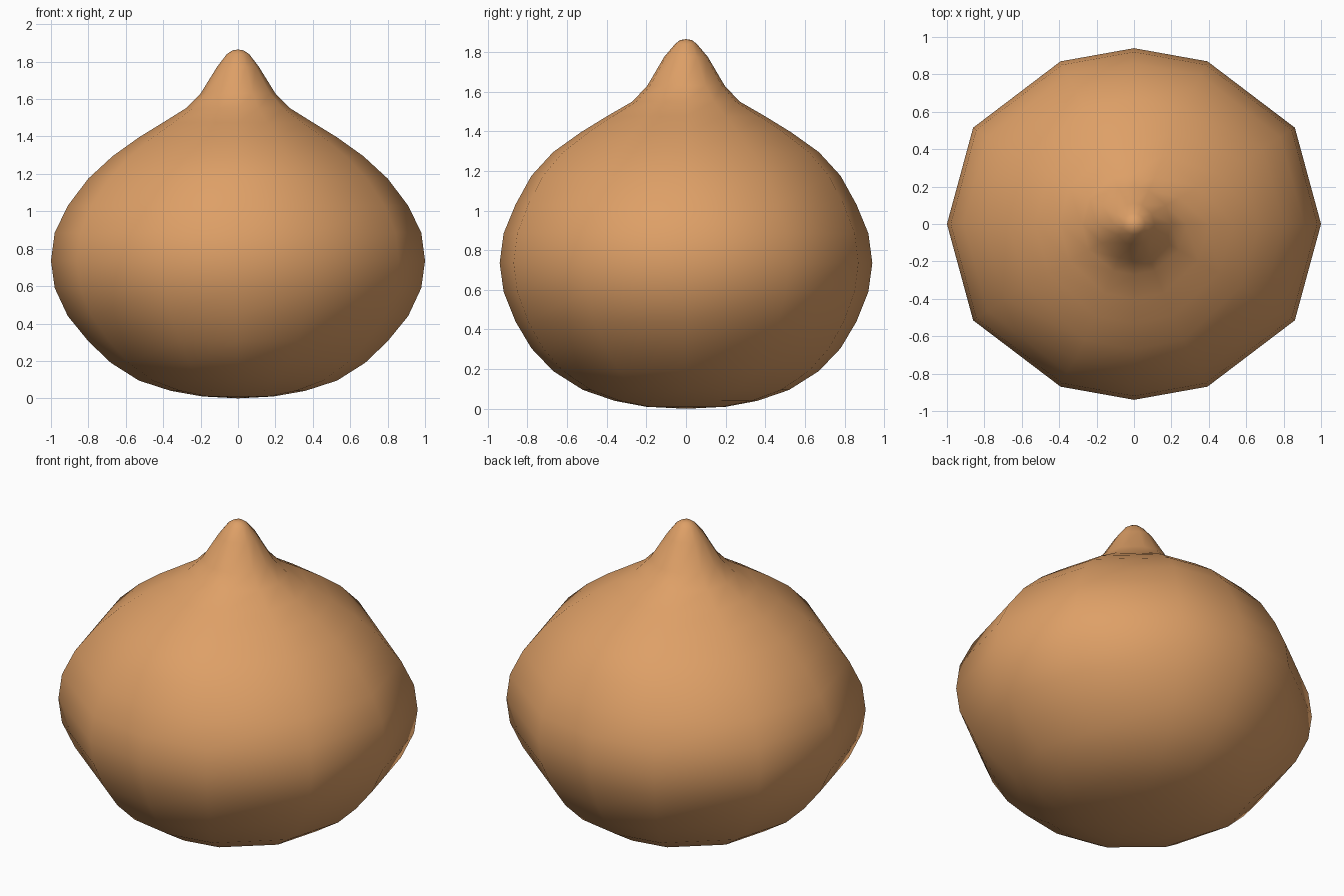
import bpy, bmesh, math

if "Cube" in bpy.data.objects:
    bpy.data.objects.remove(bpy.data.objects["Cube"])

mat = bpy.data.materials.new("warm tan")
mat.diffuse_color = (0.73, 0.35, 0.135, 1.0)
mat.use_nodes = True
mat.node_tree.nodes["Principled BSDF"].inputs["Base Color"].default_value = mat.diffuse_color

# Profile of the bulb from base to tip: (half width, half depth, height)
profile = [
    (0.19, 0.20, 0.01), (0.36, 0.36, 0.04), (0.53, 0.52, 0.095),
    (0.68, 0.67, 0.19), (0.80, 0.78, 0.305), (0.91, 0.86, 0.44),
    (0.98, 0.92, 0.59), (1.00, 0.94, 0.735), (0.98, 0.92, 0.885),
    (0.91, 0.86, 1.03), (0.80, 0.78, 1.175), (0.67, 0.67, 1.295),
    (0.53, 0.53, 1.395), (0.40, 0.40, 1.475), (0.28, 0.27, 1.55),
    (0.20, 0.195, 1.63), (0.11, 0.11, 1.775), (0.06, 0.055, 1.84),
    (0.03, 0.03, 1.86),
]

# One quarter of the uneven 12-sided cross-section, mirrored to a full ring.
# The middle corners are slightly fuller on the wide rings.
def ring_points(rx, ry):
    f = (rx - ry) / 0.06
    ax, ay = 0.86 * rx, (0.515 + 0.035 * (f - 1) * 0.5) * rx
    bx, by = 0.393 * rx, 0.925 * ry
    quarter = [(rx, 0), (ax, ay), (bx, by), (0, ry)]
    half = quarter + [(-x, y) for x, y in reversed(quarter[:-1])]
    return half + [(x, -y) for x, y in reversed(half[1:-1])]

bm = bmesh.new()
rings = [[bm.verts.new((x, y, z)) for x, y in ring_points(rx, ry)] for rx, ry, z in profile]
base, tip = bm.verts.new((0, 0, 0)), bm.verts.new((0, 0, 1.865))
n = len(rings[0])
for i in range(n):
    j = (i + 1) % n
    bm.faces.new((base, rings[0][j], rings[0][i]))
    bm.faces.new((tip, rings[-1][i], rings[-1][j]))
    for a, b in zip(rings, rings[1:]):
        bm.faces.new((a[i], a[j], b[j], b[i]))
bmesh.ops.recalc_face_normals(bm, faces=bm.faces)
for f in bm.faces:
    f.smooth = True

# Pointed bulb body
mesh = bpy.data.meshes.new("pointed_bulb")
bm.to_mesh(mesh)
bm.free()
mesh.materials.append(mat)
obj = bpy.data.objects.new("pointed_bulb", mesh)
bpy.context.collection.objects.link(obj)
